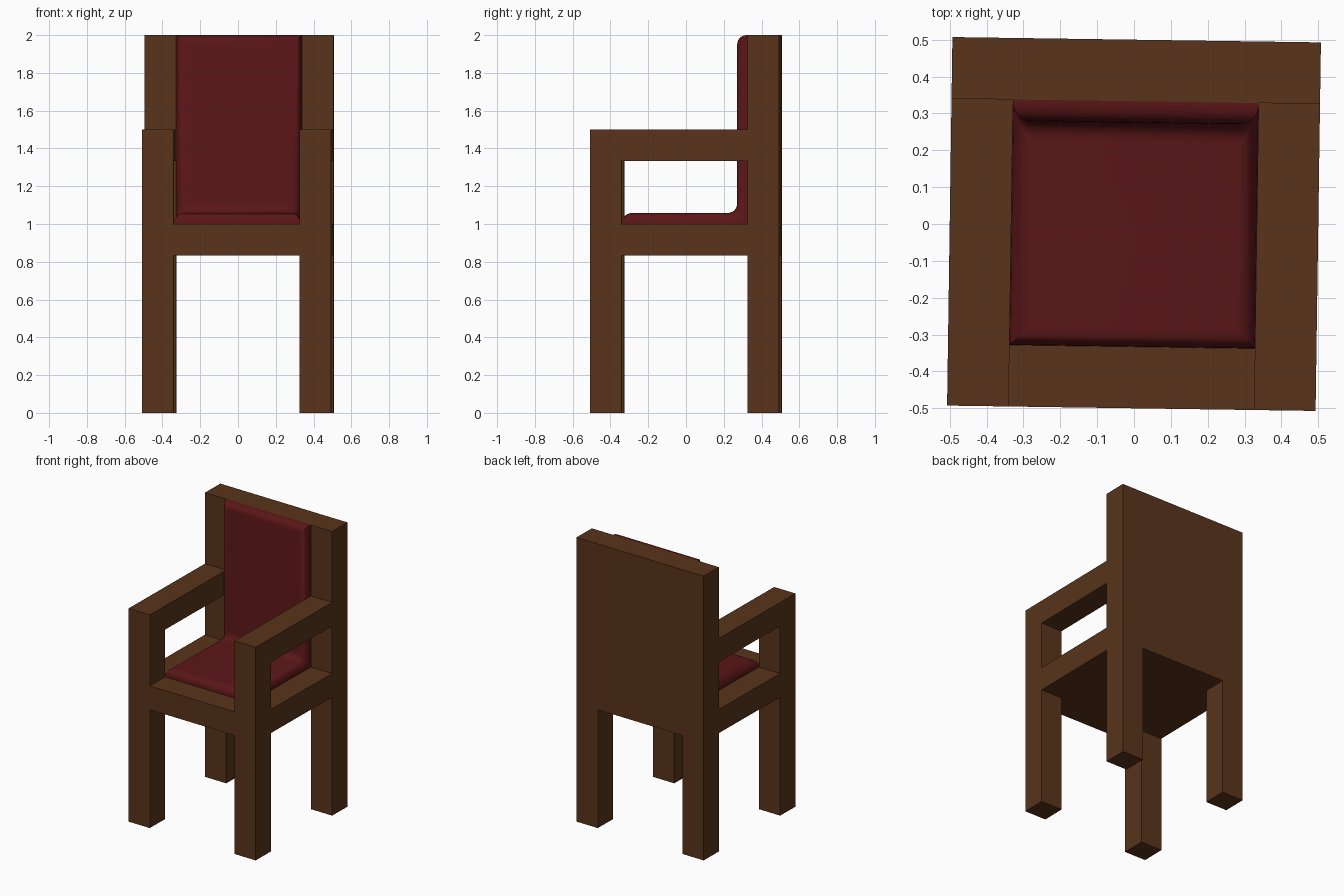
import bpy, bmesh
from mathutils import Matrix

if "Cube" in bpy.data.objects:
    bpy.data.objects.remove(bpy.data.objects["Cube"])

TURN = Matrix.Rotation(-0.0145, 4, 'Z')   # whole chair stands very slightly turned
O, I = 0.5, 0.333                         # outer and inner limits of the frame


def material(name, colour):
    m = bpy.data.materials.new(name)
    m.diffuse_color = (*colour, 1)
    m.use_nodes = True
    m.node_tree.nodes["Principled BSDF"].inputs["Base Color"].default_value = m.diffuse_color
    return m


wood = material("dark_wood", (0.098, 0.034, 0.011))
fabric = material("red_fabric", (0.105, 0.008, 0.009))


def finish(name, bm, mat):
    bmesh.ops.recalc_face_normals(bm, faces=bm.faces)
    bm.transform(TURN)
    mesh = bpy.data.meshes.new(name)
    bm.to_mesh(mesh)
    bm.free()
    mesh.materials.append(mat)
    ob = bpy.data.objects.new(name, mesh)
    bpy.context.collection.objects.link(ob)
    return ob


def extrude_profile(points, x0, x1):
    """Extrude a (y, z) outline along x."""
    bm = bmesh.new()
    face = bm.faces.new([bm.verts.new((x0, y, z)) for y, z in points])
    ext = bmesh.ops.extrude_face_region(bm, geom=[face])
    verts = [g for g in ext["geom"] if isinstance(g, bmesh.types.BMVert)]
    bmesh.ops.translate(bm, verts=verts, vec=(x1 - x0, 0, 0))
    return bm


def box(name, x, y, z):
    pts = [(y[0], z[0]), (y[1], z[0]), (y[1], z[1]), (y[0], z[1])]
    finish(name, extrude_profile(pts, *x), wood)


# Seat slab and back panel
box("seat", (-O, O), (-O, O), (0.833, 1))
box("back_panel", (-O, O), (I, O), (1, 2))

# Legs and armrests (post and rail in one piece) on each side
for side, x in (("left", (-O, -I)), ("right", (I, O))):
    box(f"front_leg_{side}", x, (-O, -I), (0, 0.833))
    box(f"back_leg_{side}", x, (I, O), (0, 0.833))
    arm = [(-O, 1), (-I, 1), (-I, 1.333), (I, 1.333), (I, 1.5), (-O, 1.5)]
    finish(f"armrest_{side}", extrude_profile(arm, *x), wood)

# L-shaped cushion over seat and back, rounded wherever it leaves the frame
T = 0.058
outline = [(-I, 1), (I, 1), (I, 2), (I - T, 2), (I - T, 1 + T), (-I, 1 + T)]
bm = extrude_profile(outline, -I, I)


def on_frame(v):
    return v.co.z < 1.001 or v.co.y > I - 0.001


edges = [e for e in bm.edges if not any(on_frame(v) for v in e.verts)]
bmesh.ops.bevel(bm, geom=edges, offset=0.05, segments=6, profile=0.5,
                affect='EDGES', clamp_overlap=True)
cushion = finish("cushion", bm, fabric)
bpy.context.view_layer.objects.active = cushion
cushion.select_set(True)
bpy.ops.object.shade_smooth_by_angle(angle=0.7)
